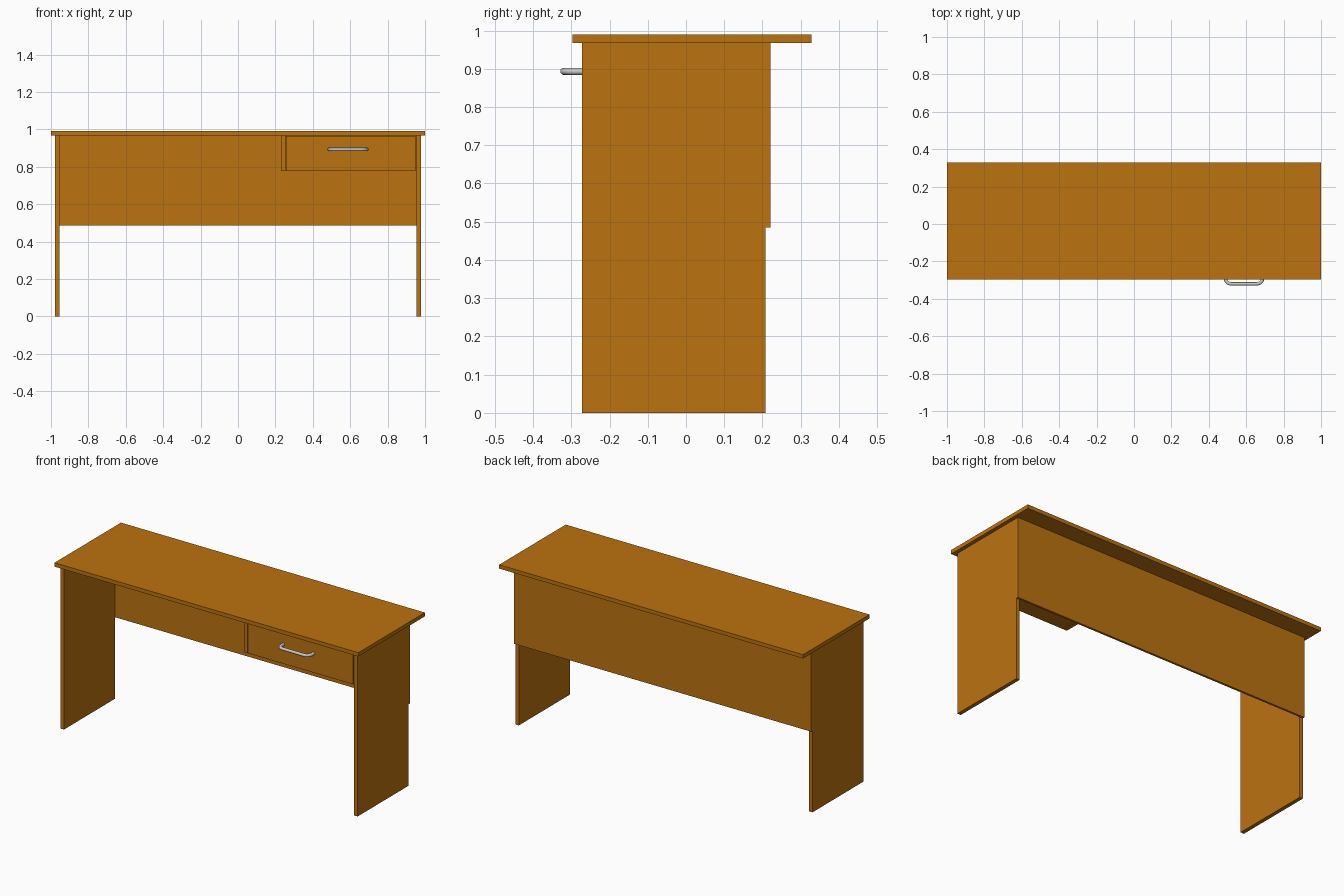
import bpy, math

if "Cube" in bpy.data.objects:
    bpy.data.objects.remove(bpy.data.objects["Cube"])

wood = bpy.data.materials.new("orange_wood")
wood.diffuse_color = (0.5, 0.17, 0.005, 1)
wood.use_nodes = True
wood.node_tree.nodes["Principled BSDF"].inputs["Base Color"].default_value = wood.diffuse_color


def board(name, x, y, z):
    """Axis-aligned board from (min, max) ranges."""
    bpy.ops.mesh.primitive_cube_add(
        size=1, location=[(r[0] + r[1]) / 2 for r in (x, y, z)])
    ob = bpy.context.object
    ob.name = name
    ob.scale = [r[1] - r[0] for r in (x, y, z)]
    bpy.ops.object.transform_apply(location=False, rotation=False, scale=True)
    ob.data.materials.append(wood)
    return ob


FRONT, BACK = -0.272, 0.208

# Top, side panels and modesty panel
board("table_top", (-1, 1), (-0.297, 0.328), (0.967, 0.99))
for side, a, b in (("left", -0.978, -0.955), ("right", 0.955, 0.978)):
    board(side + "_side_panel", (a, b), (FRONT, BACK), (0, 0.967))
board("back_panel", (-0.978, 0.978), (BACK, 0.221), (0.485, 0.967))

# Drawer compartment divider
board("drawer_divider", (0.23, 0.253), (FRONT, BACK), (0.778, 0.967))

# Drawer: front board and open box
board("drawer_front", (0.257, 0.949), (FRONT, -0.25), (0.778, 0.964))
board("drawer_bottom", (0.257, 0.949), (-0.25, 0.2), (0.778, 0.79))
for side, a, b in (("left", 0.257, 0.272), ("right", 0.934, 0.949)):
    board("drawer_%s_side" % side, (a, b), (-0.25, 0.2), (0.79, 0.95))
board("drawer_back", (0.272, 0.934), (0.185, 0.2), (0.79, 0.95))

# Handle: round bar swept along a U path with rounded corners
CX, HALF, OUT, R = 0.588, 0.1, -0.32, 0.032
half_path = [(HALF, FRONT + 0.004)]
for i in range(9):
    t = math.pi / 2 * i / 8
    half_path.append((HALF - R + R * math.cos(t), OUT + R - R * math.sin(t)))
path = [(CX - x, y) for x, y in half_path]
path += [(CX + x, y) for x, y in reversed(half_path)]

curve = bpy.data.curves.new("drawer_handle", "CURVE")
curve.dimensions = "3D"
curve.bevel_depth = 0.009
curve.bevel_resolution = 4
curve.use_fill_caps = True
spline = curve.splines.new("POLY")
spline.points.add(len(path) - 1)
for p, (x, y) in zip(spline.points, path):
    p.co = (x, y, 0.893, 1)
handle = bpy.data.objects.new("drawer_handle", curve)
bpy.context.collection.objects.link(handle)
bpy.ops.object.select_all(action="DESELECT")
handle.select_set(True)
bpy.context.view_layer.objects.active = handle
bpy.ops.object.convert(target="MESH")
bpy.ops.object.shade_smooth_by_angle(angle=math.radians(40))
